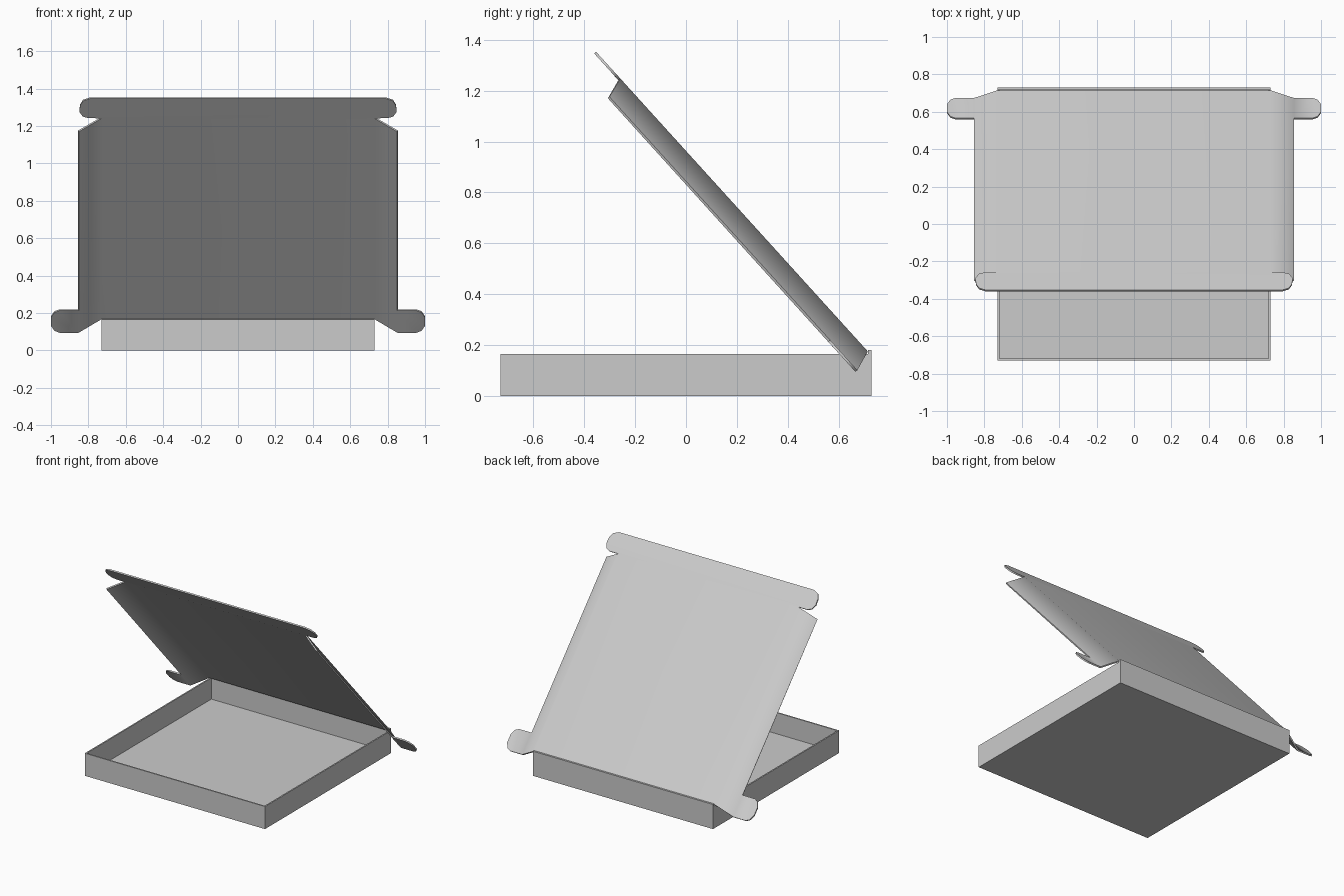
import bpy, bmesh, math
from mathutils import Vector

if "Cube" in bpy.data.objects:
    bpy.data.objects.remove(bpy.data.objects["Cube"])

T = 0.01            # card thickness
HALF = 0.73         # half width of the square tray
WALL = 0.165        # wall height


def finish(name, bm):
    mesh = bpy.data.meshes.new(name)
    bm.to_mesh(mesh)
    bm.free()
    obj = bpy.data.objects.new(name, mesh)
    bpy.context.collection.objects.link(obj)
    return obj


def thicken(obj):
    mod = obj.modifiers.new("card", 'SOLIDIFY')
    mod.thickness = T
    mod.offset = -1
    mod.use_even_offset = True


def box_mesh(lo, hi):
    bm = bmesh.new()
    bmesh.ops.create_cube(bm, size=1)
    for v in bm.verts:
        v.co = Vector([lo[i] + (v.co[i] + 0.5) * (hi[i] - lo[i]) for i in range(3)])
    return bm


# open tray
bm = box_mesh((-HALF, -HALF, 0), (HALF, HALF, WALL))
top = [f for f in bm.faces if f.normal.z > 0.9 or f.calc_center_median().z > WALL - 0.001]
bmesh.ops.delete(bm, geom=top, context='FACES_ONLY')
thicken(finish("tray", bm))

# hinge strip along the top of the back wall
finish("hinge_strip", box_mesh((-HALF, HALF - 0.014, WALL - 0.002), (HALF, HALF, 0.18)))

# lid space: x across, u up the lid from the hinge, w inward below the lid
HINGE = Vector((0, 0.715, 0.175))
U_DIR = Vector((0, -0.975, 1.075)).normalized()
W_DIR = Vector((0, -U_DIR.z, U_DIR.y))
L = 1.449           # lid length
DROP = 0.08         # how far the side flaps hang
EDGE = 0.855        # outer edge of the side flaps
U0, U1, U2 = -0.027, 0.133, L - 0.025

# front tab and back ear outlines (right half)
tab = [(0.73, L), (0.80, L), (0.83, L + 0.012), (0.848, L + 0.045),
       (0.845, L + 0.09), (0.828, L + 0.125), (0.79, L + 0.142)]
ear = [(EDGE, U0), (0.955, U0), (0.982, U0 + 0.014), (1.0, U0 + 0.05),
       (1.0, U1 - 0.05), (0.982, U1 - 0.014), (0.955, U1), (EDGE, U1)]

polys = [[(-HALF, 0, 0), (HALF, 0, 0), (HALF, L, 0), (-HALF, L, 0)],
         [(x, u, 0) for x, u in tab] + [(-x, u, 0) for x, u in reversed(tab)]]
for s in (1, -1):
    polys.append([(s * HALF, 0, 0), (s * EDGE, U0, DROP), (s * EDGE, U1, DROP),
                  (s * EDGE, U2, DROP), (s * HALF, L, 0)][::s])
    polys.append([(s * x, u, DROP) for x, u in ear][::s])

# lid with folded side flaps, ears and front tab
bm = bmesh.new()
for poly in polys:
    bm.faces.new([bm.verts.new(Vector((x, 0, 0)) + HINGE + U_DIR * u + W_DIR * w)
                  for x, u, w in poly])
bmesh.ops.remove_doubles(bm, verts=bm.verts, dist=0.0005)
bm.normal_update()
for f in bm.faces:
    if f.normal.dot(W_DIR) > 0:
        f.normal_flip()
lid = finish("lid", bm)
thicken(lid)

# soft shading over the folds, crisp card edges
bpy.context.view_layer.objects.active = lid
lid.select_set(True)
bpy.ops.object.modifier_apply(modifier="card")
bpy.ops.object.shade_smooth_by_angle(angle=math.radians(45))
lid.modifiers.new("weighted", 'WEIGHTED_NORMAL').keep_sharp = True
